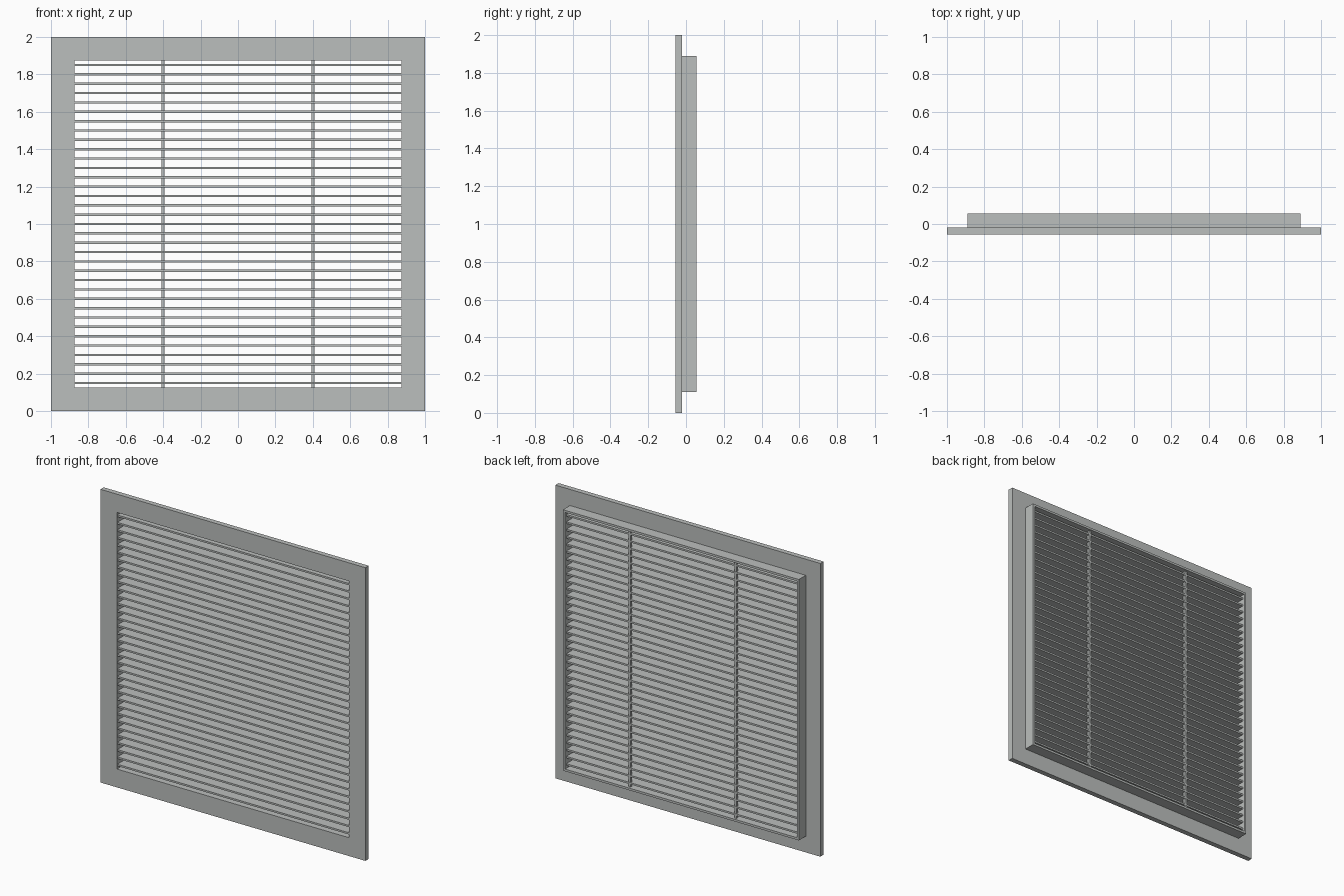
import bpy

if "Cube" in bpy.data.objects:
    bpy.data.objects.remove(bpy.data.objects["Cube"])

mat = bpy.data.materials.new("light_grey")
mat.diffuse_color = (0.50, 0.52, 0.51, 1)
mat.use_nodes = True
mat.node_tree.nodes["Principled BSDF"].inputs["Base Color"].default_value = mat.diffuse_color


def make(name, verts, faces):
    mesh = bpy.data.meshes.new(name)
    mesh.from_pydata(verts, [], faces)
    mesh.materials.append(mat)
    obj = bpy.data.objects.new(name, mesh)
    bpy.context.collection.objects.link(obj)
    return obj


def box(name, x0, x1, y0, y1, z0, z1):
    v = [(x, y, z) for x in (x0, x1) for y in (y0, y1) for z in (z0, z1)]
    f = [(0, 1, 3, 2), (4, 6, 7, 5), (0, 4, 5, 1),
         (2, 3, 7, 6), (0, 2, 6, 4), (1, 5, 7, 3)]
    return make(name, v, f)


# Frame: flat front flange and rear collar, one section swept round a square
section = [(1.0, -0.055), (1.0, -0.02), (0.89, -0.02),
           (0.89, 0.055), (0.875, 0.055), (0.875, -0.055)]
n = len(section)
verts = [(sx * h, y, 1 + sz * h)
         for sx, sz in ((-1, -1), (1, -1), (1, 1), (-1, 1)) for h, y in section]
faces = []
for c in range(4):
    d = (c + 1) % 4
    for i in range(n):
        j = (i + 1) % n
        faces.append((c * n + i, d * n + i, d * n + j, c * n + j))
make("frame", verts, faces)

# Horizontal slats
for i in range(35):
    z = 0.15 + i * 0.05
    box(f"slat_{i + 1}", -0.875, 0.875, -0.05, 0.04, z - 0.006, z + 0.006)

# Two upright stiffeners between the slats at the rear
for side, x in (("left", -0.4), ("right", 0.4)):
    box(f"stiffener_{side}", x - 0.008, x + 0.008, 0.02, 0.039, 0.125, 1.875)
